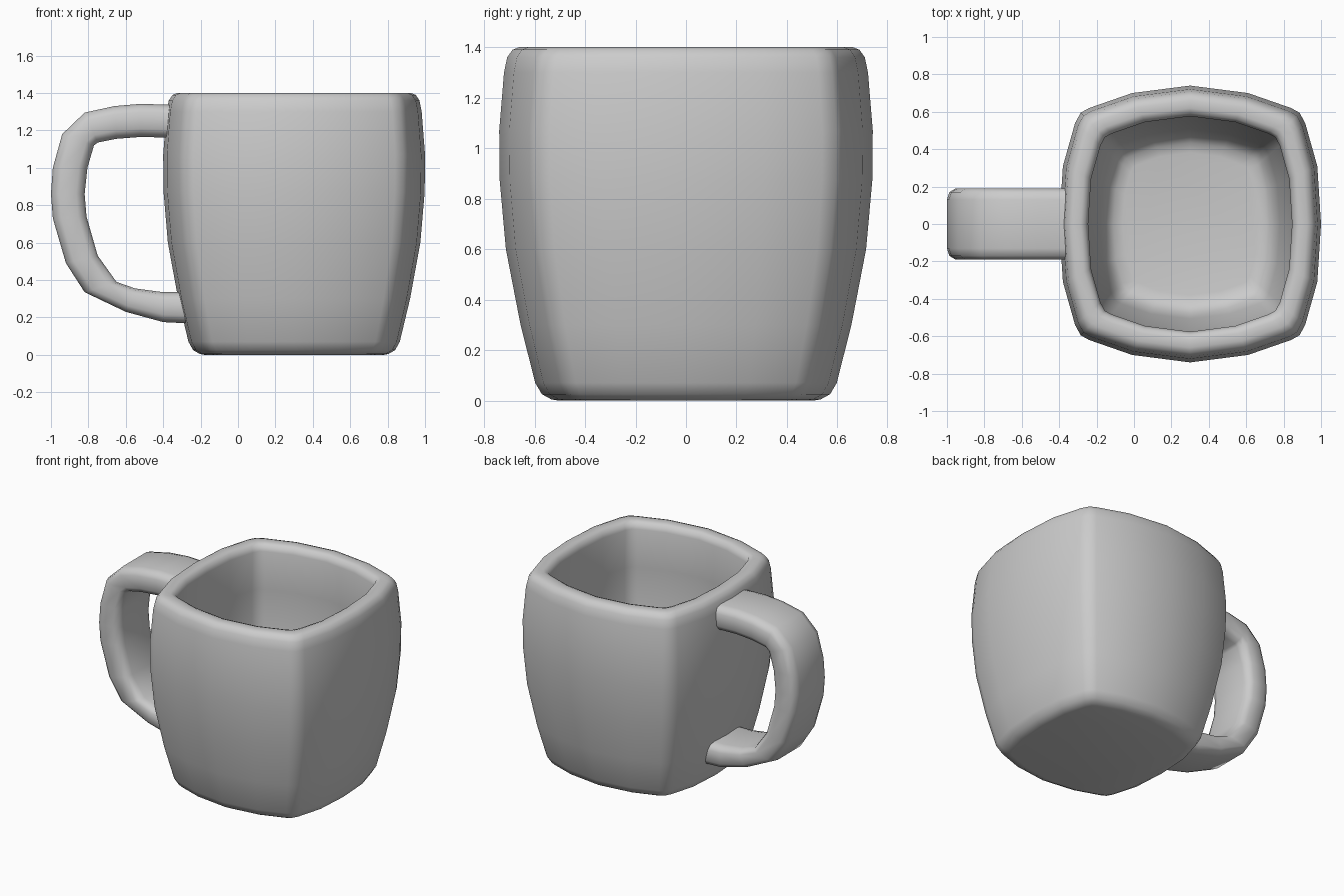
import bpy, bmesh, math

if "Cube" in bpy.data.objects:
    bpy.data.objects.remove(bpy.data.objects["Cube"])


def loft(name, rings):
    """Skin a list of equal-sized closed rings and cap both ends."""
    bm = bmesh.new()
    loops = [[bm.verts.new(p) for p in ring] for ring in rings]
    n = len(loops[0])
    for a, b in zip(loops, loops[1:]):
        for i in range(n):
            j = (i + 1) % n
            bm.faces.new((a[i], a[j], b[j], b[i]))
    bm.faces.new(loops[0])
    bm.faces.new(loops[-1])
    bmesh.ops.recalc_face_normals(bm, faces=bm.faces)
    mesh = bpy.data.meshes.new(name)
    bm.to_mesh(mesh)
    bm.free()
    obj = bpy.data.objects.new(name, mesh)
    bpy.context.collection.objects.link(obj)
    bpy.ops.object.select_all(action='DESELECT')
    obj.select_set(True)
    bpy.context.view_layer.objects.active = obj
    bpy.ops.object.shade_smooth_by_angle(angle=math.radians(50))
    return obj


# Mug body: bulging square outline, one quarter mirrored to all four
quarter = [(0.70, 0), (0.68, 0.31), (0.615, 0.54), (0.585, 0.595), (0.54, 0.62), (0.31, 0.70), (0, 0.74)]
half = quarter + [(-x, y) for x, y in quarter[-2::-1]]
outline = half + [(x, -y) for x, y in half[-2:0:-1]]

# Height and half width: outer wall up, over the rim, inner wall down
profile = [(0, 0.48), (0.005, 0.505), (0.025, 0.54), (0.07, 0.565), (0.3, 0.62),
           (0.6, 0.675), (0.87, 0.698), (1.07, 0.70), (1.3, 0.682), (1.36, 0.67),
           (1.39, 0.65), (1.4, 0.625), (1.4, 0.585), (1.39, 0.56), (1.35, 0.545),
           (1.07, 0.56), (0.87, 0.558), (0.6, 0.535), (0.3, 0.48), (0.19, 0.45),
           (0.15, 0.41), (0.14, 0.36)]
loft("mug_body", [[(0.3 + x * w / 0.7, y * w / 0.7, z) for x, y in outline]
                  for z, w in profile])

# Handle: rounded section stretched between an outer and an inner rail
outer = [(-0.31, 1.335), (-0.52, 1.342), (-0.66, 1.33), (-0.82, 1.295), (-0.94, 1.18),
         (-0.99, 1.0), (-1.0, 0.86), (-0.99, 0.73), (-0.92, 0.49), (-0.82, 0.335),
         (-0.60, 0.23), (-0.40, 0.175), (-0.20, 0.165)]
inner = [(-0.31, 1.16), (-0.52, 1.165), (-0.65, 1.155), (-0.75, 1.135), (-0.77, 1.12),
         (-0.805, 1.0), (-0.82, 0.86), (-0.81, 0.74), (-0.75, 0.53), (-0.65, 0.39),
         (-0.55, 0.355), (-0.40, 0.335), (-0.22, 0.335)]
side = [(0, 0.13), (0.07, 0.17), (0.25, 0.19), (0.75, 0.19), (0.93, 0.17), (1, 0.13)]
section = side + [(t, -y) for t, y in reversed(side)]
loft("handle", [[(ox + (ix - ox) * t, y, oz + (iz - oz) * t) for t, y in section]
                for (ox, oz), (ix, iz) in zip(outer, inner)])
